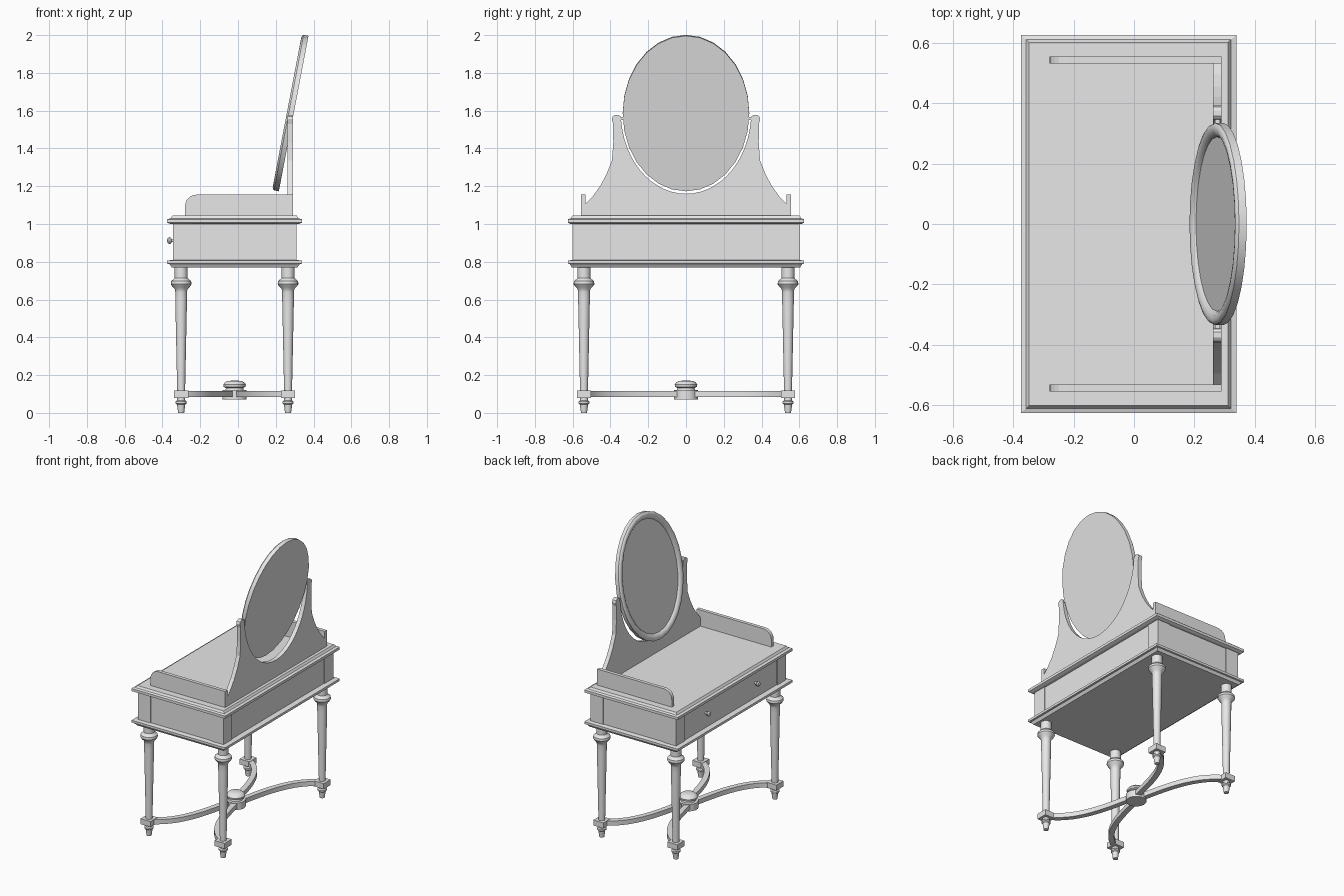
import bpy
import bmesh
from math import sin, cos, pi, radians
from mathutils import Vector, Matrix

cube = bpy.data.objects.get("Cube")
if cube:
    bpy.data.objects.remove(cube)

grey = bpy.data.materials.new("plain_grey")
grey.use_nodes = True
grey.diffuse_color = (0.8, 0.8, 0.8, 1)
grey.node_tree.nodes["Principled BSDF"].inputs["Base Color"].default_value = (0.8, 0.8, 0.8, 1)

CX = -0.018            # centre of the table in x
HX, HY = 0.327, 0.60   # half size of the carcass


def loft(name, rings, smooth=False):
    """Skin a list of equal-length point rings and cap both ends."""
    bm = bmesh.new()
    loops = [[bm.verts.new(p) for p in ring] for ring in rings]
    n = len(loops[0])
    for a, b in zip(loops, loops[1:]):
        for i in range(n):
            j = (i + 1) % n
            bm.faces.new((a[i], a[j], b[j], b[i]))
    bm.faces.new(loops[0][::-1])
    bm.faces.new(loops[-1])
    bmesh.ops.recalc_face_normals(bm, faces=bm.faces)
    mesh = bpy.data.meshes.new(name)
    bm.to_mesh(mesh)
    bm.free()
    mesh.materials.append(grey)
    obj = bpy.data.objects.new(name, mesh)
    bpy.context.collection.objects.link(obj)
    if smooth:
        bpy.ops.object.select_all(action='DESELECT')
        obj.select_set(True)
        bpy.context.view_layer.objects.active = obj
        bpy.ops.object.shade_smooth_by_angle(angle=radians(35))
    return obj


def rect(x, y, hx, hy, z):
    return [(x + sx * hx, y + sy * hy, z) for sx, sy in ((-1, -1), (1, -1), (1, 1), (-1, 1))]


def box(name, x, y, hx, hy, z0, z1):
    return loft(name, [rect(x, y, hx, hy, z0), rect(x, y, hx, hy, z1)])


def slab(name, profile):
    """Moulded board: profile gives overhang and height."""
    return loft(name, [rect(CX, 0, HX + g, HY + g * 0.85, z) for g, z in profile])


def lathe(name, x, y, profile, n=20):
    return loft(name, [[(x + r * cos(2 * pi * i / n), y + r * sin(2 * pi * i / n), z)
                        for i in range(n)] for r, z in profile], True)


def extrude_yz(name, pts, x0, x1):
    return loft(name, [[(x, y, z) for y, z in pts] for x in (x0, x1)])


# Table top and lower moulding
slab("table_top", [(0.012, 1.0), (0.03, 1.007), (0.03, 1.025), (0.012, 1.03), (0.002, 1.044)])
slab("lower_moulding", [(0.005, 0.77), (0.018, 0.788), (0.03, 0.79), (0.03, 0.806), (0.0, 0.81)])

# Carcass with corner posts
box("carcass", CX, 0, HX - 0.006, HY - 0.006, 0.80, 1.01)
for sx in (-1, 1):
    for sy in (-1, 1):
        box("corner_post", CX + sx * (HX - 0.0475), sy * (HY - 0.0475), 0.0475, 0.0475, 0.80, 1.01)

# Drawer knobs
for y in (-0.27, 0.27):
    knob = lathe("drawer_knob", 0, 0, [(0.008, 0), (0.008, 0.012), (0.016, 0.017),
                                       (0.018, 0.025), (0.013, 0.033), (0.004, 0.036)], 14)
    knob.matrix_world = Matrix.Translation((-0.339, y, 0.912)) @ Matrix.Rotation(-pi / 2, 4, 'Y')

# Turned legs, stretcher blocks and curved stretcher arms
LEG = [(0.034, 0.775), (0.034, 0.715), (0.04, 0.708), (0.053, 0.698), (0.055, 0.682),
       (0.046, 0.668), (0.034, 0.656), (0.031, 0.64), (0.031, 0.60), (0.021, 0.118),
       (0.021, 0.075), (0.022, 0.066), (0.029, 0.06), (0.029, 0.05), (0.022, 0.044), (0.016, 0.0)]


def bezier(p, t):
    u = 1 - t
    return p[0] * u**3 + 3 * p[1] * u * u * t + 3 * p[2] * u * t * t + p[3] * t**3


for sx in (-1, 1):
    for sy in (-1, 1):
        lx, ly = CX + sx * 0.283, sy * 0.54
        lathe("leg", lx, ly, LEG)
        box("stretcher_block", lx, ly, 0.038, 0.038, 0.08, 0.118)
        ctrl = [Vector((CX + sx * a, sy * b, 0.1))
                for a, b in ((0.283, 0.54), (0.10, 0.45), (0.06, 0.2), (0.015, 0))]
        path = [bezier(ctrl, i / 14) for i in range(15)]
        rings = []
        for i, p in enumerate(path):
            d = path[min(i + 1, 14)] - path[max(i - 1, 0)]
            side = Vector((-d.y, d.x, 0)).normalized() * 0.018
            up = Vector((0, 0, 0.016))
            rings.append([p - side - up, p + side - up, p + side + up, p - side + up])
        loft("stretcher_arm", rings, True)

# Central hub with turned finial
lathe("stretcher_hub", CX, 0, [(0.064, 0.072), (0.064, 0.12), (0.048, 0.122), (0.046, 0.132),
                               (0.058, 0.138), (0.06, 0.15), (0.052, 0.16), (0.04, 0.169), (0.01, 0.171)], 24)

# Side galleries with a rounded front corner
for y in (-0.543, 0.543):
    r = 0.06
    pts = [(0.29, 1.04), (0.29, 1.155)]
    pts += [(-0.28 + r - r * sin(a), 1.155 - r + r * cos(a)) for a in (pi / 12 * k for k in range(7))]
    pts.append((-0.28, 1.04))
    loft("side_gallery", [[(x, y + d, z) for x, z in pts] for d in (-0.012, 0.012)])

# Back panel: swept shoulders, two uprights and an oval cut-out
half = [(0.533, 1.04), (0.533, 1.105), (0.495, 1.145), (0.455, 1.20), (0.42, 1.265), (0.392, 1.335),
        (0.385, 1.43), (0.386, 1.53), (0.393, 1.555), (0.388, 1.57), (0.376, 1.578),
        (0.358, 1.578), (0.347, 1.57)]
half += [(0.345 * cos(a), 1.59 - 0.43 * sin(a)) for a in (pi / 28 * k for k in range(1, 14))]
outline = half + [(0, 1.16)] + [(-y, z) for y, z in reversed(half)]
extrude_yz("mirror_support", outline, 0.262, 0.29)

# Tilted oval mirror: flat back, rounded frame, sunken glass
N = 28
rings = []
for inset, depth in ((0, 0.018), (0, -0.008), (0.006, -0.015), (0.016, -0.018), (0.03, -0.016),
                     (0.042, -0.008), (0.046, -0.002)):
    rings.append([(depth, (0.335 - inset) * cos(2 * pi * i / N), (0.419 - inset) * sin(2 * pi * i / N))
                  for i in range(N)])
mirror = loft("oval_mirror", rings, True)
mirror.matrix_world = Matrix.Translation((0.277, 0, 1.588)) @ Matrix.Rotation(radians(10.8), 4, 'Y')

# Mirror pivots
for y in (-0.34, 0.34):
    box("mirror_pivot", 0.277, y, 0.008, 0.012, 1.55, 1.566)
